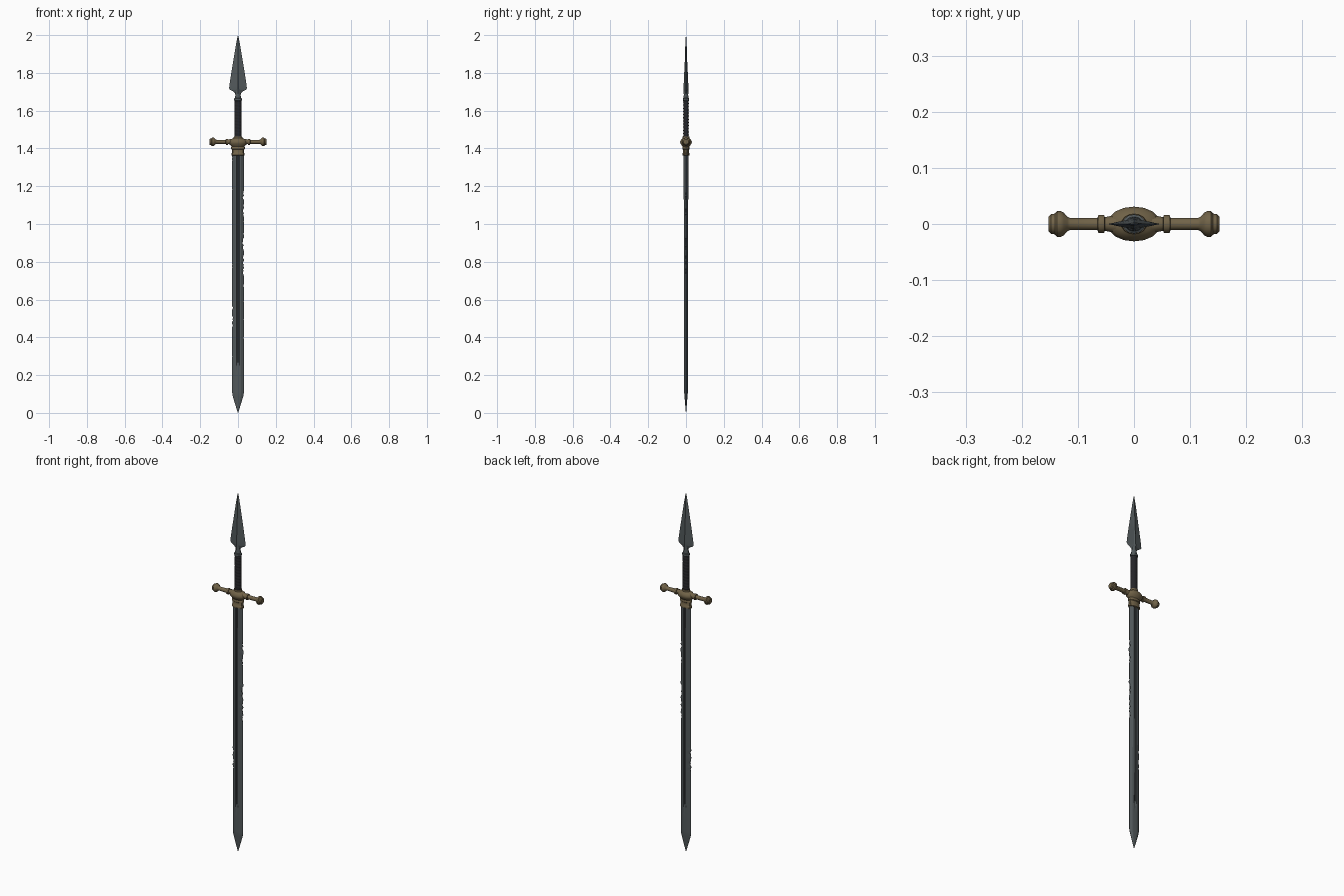
import bpy, bmesh, math, random

if "Cube" in bpy.data.objects:
    bpy.data.objects.remove(bpy.data.objects["Cube"])

random.seed(4)


def material(name, rgb):
    m = bpy.data.materials.new(name)
    m.diffuse_color = (*rgb, 1)
    m.use_nodes = True
    m.node_tree.nodes["Principled BSDF"].inputs["Base Color"].default_value = m.diffuse_color
    return m


STEEL = material("worn steel", (0.085, 0.1, 0.105))
DARK_STEEL = material("dark chipped steel", (0.03, 0.034, 0.037))
BRASS = material("aged brass", (0.165, 0.125, 0.065))
LEATHER = material("black leather", (0.018, 0.018, 0.021))


def loft(name, rings, mats, rule=None, angle=35):
    """Skin a stack of closed rings; rule(row, side) gives the material index."""
    bm = bmesh.new()
    rows = [[bm.verts.new(p) for p in ring] for ring in rings]
    n = len(rows[0])
    for i in range(len(rows) - 1):
        for j in range(n):
            k = (j + 1) % n
            f = bm.faces.new((rows[i][j], rows[i][k], rows[i + 1][k], rows[i + 1][j]))
            if rule:
                f.material_index = rule(i, j)
    bm.faces.new(rows[0])
    bm.faces.new(rows[-1])
    bmesh.ops.recalc_face_normals(bm, faces=bm.faces)
    me = bpy.data.meshes.new(name)
    bm.to_mesh(me)
    bm.free()
    for m in mats:
        me.materials.append(m)
    ob = bpy.data.objects.new(name, me)
    bpy.context.collection.objects.link(ob)
    bpy.context.view_layer.objects.active = ob
    ob.select_set(True)
    bpy.ops.object.shade_smooth_by_angle(angle=math.radians(angle))
    ob.select_set(False)
    return ob


def ellipse(z, rx, ry, n=16):
    return [(rx * math.cos(2 * math.pi * i / n), ry * math.sin(2 * math.pi * i / n), z)
            for i in range(n)]


def interp(table, z):
    """Linear lookup in rows of (z, value, value...)."""
    for a, b in zip(table, table[1:]):
        if z <= b[0]:
            t = (z - a[0]) / (b[0] - a[0])
            return [p + (q - p) * t for p, q in zip(a[1:], b[1:])]
    return list(table[-1][1:])


# Blade: bevelled edges, a fuller on both faces, chipped edges
FULL = 0.031
chip_zones = {1: [(0.73, 0.95), (1.04, 1.18)], -1: [(0.46, 0.58)]}


def edge_width(z, side):
    if any(a < z < b for a, b in chip_zones[side]):
        return FULL - random.choice([-0.002, 0.0, 0.002, 0.004, 0.006])
    return FULL - random.uniform(0, 0.0006)


blade_rings, blade_z = [], []
zs = [0.0, 0.03, 0.06, 0.09, 0.105] + [0.105 + 0.0085 * i for i in range(1, 151)]
for z in zs:
    s = interp([(0, 0.03), (0.09, 0.93), (0.105, 1), (2, 1)], z)[0]
    t, = interp([(0, 0.0008), (0.105, 0.0095), (1.38, 0.0125)], z)
    depth, = interp([(0, 0), (0.2, 0), (0.32, 0.4), (1.38, 0.45)], z)
    flr = t * (1 - depth)

    def edge(side):
        w = edge_width(z, side)
        return w * s, max(0.0008 * s, t * 0.8 * (FULL - w) / 0.017)
    (wl, el), (wr, er) = edge(-1), edge(1)
    a, b, c = 0.016 * s, 0.007 * s, 0.004 * s
    front = [(-wl, -el), (-a, -t * 0.9), (-b, -t), (-c, -flr),
             (c, -flr), (b, -t), (a, -t * 0.9), (wr, -er)]
    back = [(x, -y) for x, y in reversed(front)]
    blade_rings.append([(x, y, z) for x, y in front + back])
    blade_z.append(z)


def blade_colour(i, j):
    if j in (3, 11):                       # floor of the fuller
        return 1 if blade_z[i] > 0.26 else 0
    side = {7: 1, 15: -1}.get(j)           # edge facets
    if side and any(a < blade_z[i] < b for a, b in chip_zones[side]):
        return 1
    return 0


loft("blade", blade_rings, [STEEL, DARK_STEEL], blade_colour, 15)

# Blade collar below the guard
loft("blade_collar", [ellipse(z, rx, ry, 12) for z, rx, ry in [
    (1.362, .031, .014), (1.364, .035, .018), (1.374, .035, .018), (1.377, .032, .016),
    (1.394, .032, .016), (1.397, .036, .019), (1.408, .036, .019), (1.414, .03, .017)]], [BRASS])

# Guard hub
loft("guard_hub", [ellipse(z, rx, ry) for z, rx, ry in [
    (1.405, .026, .015), (1.414, .038, .021), (1.425, .047, .029), (1.435, .048, .031),
    (1.445, .042, .027), (1.452, .03, .021), (1.455, .023, .018), (1.464, .022, .018)]], [BRASS])

# Guard arms, turned along x, with faceted end knobs
arm = [(0.0, .017), (.03, .017), (.052, .012), (.053, .0155), (.058, .0165), (.064, .0155),
       (.065, .011), (.114, .0105), (.119, .013), (.125, .02), (.131, .023), (.137, .023),
       (.141, .0185), (.148, .0175), (.152, .0135)]
for side, label in ((-1, "left"), (1, "right")):
    loft(f"guard_arm_{label}",
         [[(side * x, y, 1.435 + h) for h, y, _ in ellipse(0, r, r, 12)] for x, r in arm],
         [BRASS])

# Grip: oval core with spiral leather wrap
grip = []
N = 16
for i in range(81):
    z = 1.46 + 0.2 * i / 80
    ring = []
    for k, (x, y, _) in enumerate(ellipse(z, .0175, .0135, N)):
        g = 1 + 0.09 * abs(math.sin(math.pi * (z * 60 + k / N)))
        ring.append((x * g, y * g, z))
    grip.append(ring)
loft("grip", grip, [LEATHER])

# Spear socket above the grip
loft("spear_socket", [ellipse(z, rx, ry, 12) for z, rx, ry in [
    (1.652, .018, .014), (1.654, .021, .017), (1.664, .021, .017), (1.667, .016, .013),
    (1.69, .013, .011), (1.715, .013, .012)]], [STEEL])

# Spear head: flared leaf with a raised central rib
head = []
for z, w, t in [(1.675, .013, .0105), (1.69, .015, .012), (1.702, .026, .013), (1.71, .042, .0135),
                (1.718, .047, .0135), (1.735, .0455, .0125), (1.8, .0355, .0095),
                (1.87, .024, .006), (1.94, .0125, .004), (1.985, .004, .002), (2.0, .0004, .0003)]:
    rib = min(.006, w * .3)
    q = [(w, 0.0), (rib, t * .62), (0, t)]
    half = q + [(-x, y) for x, y in reversed(q[:2])]
    ring = half + [(-x, -y) for x, y in half[1:-1]]
    head.append([(x, y, z) for x, y in ring])
loft("spear_head", head, [STEEL], None, 12)
